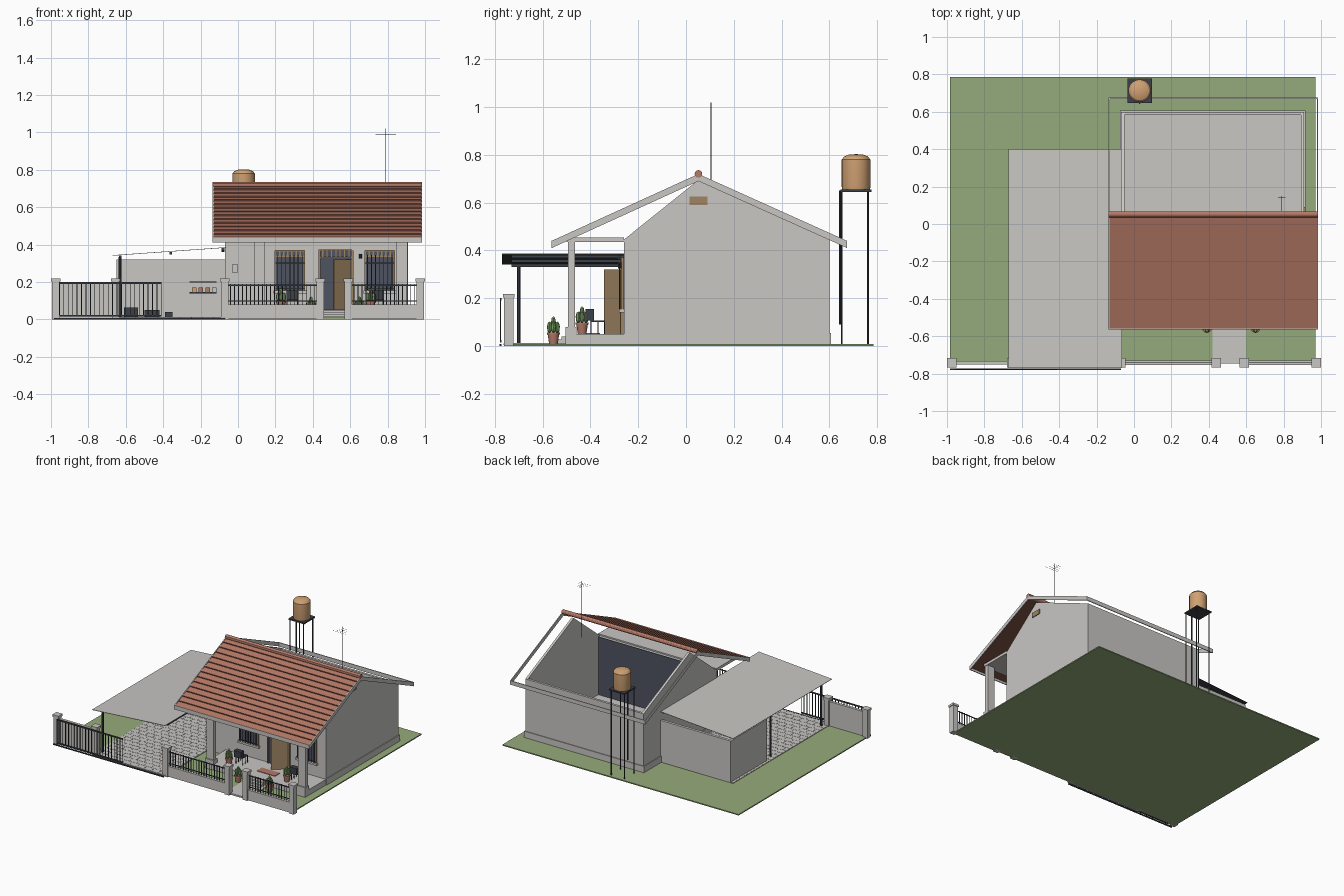
import bpy, bmesh, math
from mathutils import Vector, Matrix

if "Cube" in bpy.data.objects:
    bpy.data.objects.remove(bpy.data.objects["Cube"])


def material(name, red, green, blue):
    mat = bpy.data.materials.new(name)
    mat.use_nodes = True
    mat.diffuse_color = (red, green, blue, 1)
    mat.node_tree.nodes["Principled BSDF"].inputs["Base Color"].default_value = (red, green, blue, 1)
    return mat


plaster = material("plaster grey", .58, .57, .55)
grass = material("lawn green", .3, .41, .2)
clay = material("clay tile red", .46, .19, .135)
dark_clay = material("dark clay", .15, .06, .042)
metal = material("dark metal", .045, .05, .06)
glass = material("dark glass", .078, .088, .115)
wood = material("brown wood", .35, .235, .125)
copper = material("tank orange", .63, .36, .17)
leaf = material("cactus green", .19, .34, .12)
joint = material("paving joint", .36, .36, .34)


def finish(name, bm, mat, smooth=False):
    """Turn a bmesh into a named object with one material."""
    bmesh.ops.recalc_face_normals(bm, faces=bm.faces)
    mesh = bpy.data.meshes.new(name)
    bm.to_mesh(mesh)
    bm.free()
    mesh.materials.append(mat)
    obj = bpy.data.objects.new(name, mesh)
    bpy.context.collection.objects.link(obj)
    if smooth:
        bpy.ops.object.select_all(action='DESELECT')
        bpy.context.view_layer.objects.active = obj
        obj.select_set(True)
        bpy.ops.object.shade_smooth_by_angle()
    return obj


def paint(obj, mat, rule):
    """Give a second colour to the faces whose normal fits the rule."""
    obj.data.materials.append(mat)
    for face in obj.data.polygons:
        face.material_index = int(rule(face.normal))


def boxes(name, mat, *ranges):
    """Each range is (x0, x1, y0, y1, z0, z1)."""
    bm = bmesh.new()
    for x0, x1, y0, y1, z0, z1 in ranges:
        size = Matrix.Diagonal((x1 - x0, y1 - y0, z1 - z0, 1))
        middle = Matrix.Translation(((x0 + x1) / 2, (y0 + y1) / 2, (z0 + z1) / 2))
        bmesh.ops.create_cube(bm, size=1, matrix=middle @ size)
    return finish(name, bm, mat)


def prisms(name, mat, profiles, start, end, along_y=False):
    """Extrude flat profiles along x, or along y."""
    bm = bmesh.new()
    for profile in profiles:
        place = (lambda t, p: (p[0], t, p[1])) if along_y else (lambda t, p: (t, p[0], p[1]))
        face = bm.faces.new([bm.verts.new(place(start, p)) for p in profile])
        new = bmesh.ops.extrude_face_region(bm, geom=[face])["geom"]
        step = Vector((0, end - start, 0) if along_y else (end - start, 0, 0))
        bmesh.ops.translate(bm, vec=step, verts=[g for g in new if isinstance(g, bmesh.types.BMVert)])
    return finish(name, bm, mat)


def rods(name, mat, radius, *ends, sides=8):
    """Round rods between pairs of points."""
    bm = bmesh.new()
    for a, b in ends:
        a, b = Vector(a), Vector(b)
        turn = (b - a).to_track_quat('Z', 'Y').to_matrix().to_4x4()
        bmesh.ops.create_cone(bm, cap_ends=True, segments=sides, radius1=radius, radius2=radius,
                              depth=(b - a).length, matrix=Matrix.Translation((a + b) / 2) @ turn)
    return finish(name, bm, mat, True)


def lathe(name, mat, profile, x, y, z, sides=24):
    """Spin (radius, height) points about a vertical axis."""
    bm = bmesh.new()
    verts = [bm.verts.new((r, 0, h)) for r, h in profile]
    edges = [bm.edges.new(pair) for pair in zip(verts, verts[1:])]
    bmesh.ops.spin(bm, geom=verts + edges, cent=(0, 0, 0), axis=(0, 0, 1), angle=math.tau, steps=sides)
    bmesh.ops.remove_doubles(bm, verts=bm.verts, dist=.0001)
    bmesh.ops.translate(bm, verts=bm.verts, vec=(x, y, z))
    return finish(name, bm, mat, True)


def spread(start, end, count):
    return [start + (end - start) * i / (count - 1) for i in range(count)]


# Ground, path and paved driveway
base, ground = .003, .008
boxes("lawn", grass, (-.985, .97, -.745, .785, 0, ground))
boxes("garden_path", plaster, (.42, .6, -.745, -.5, base, .012))
boxes("driveway_base", joint, (-.67, -.065, -.765, .4, base, .011))
columns, rows = 10, 26
wide, deep = .6 / columns, 1.16 / rows
gap = .003
boxes("driveway_pavers", plaster, *[
    (max(-.67, x), min(-.065, x + wide - gap), y, y + deep - gap, ground, .012)
    for r in range(rows) for c in range(columns + r % 2)
    for x, y in [(-.667 + (c - r % 2 / 2) * wide, -.762 + r * deep)]])

# House shell: gables, long walls, plinth and floor
left, right, front, back = -.07, .91, -.26, .6
thick, eave, ridge_y = .018, .445, .052
gable = [(front, base), (back, base), (back, eave), (ridge_y, .695), (front, eave)]
for side, x in (("right", left), ("left", right - thick)):
    prisms(side + "_gable_wall", plaster, [gable], x, x + thick)
boxes("front_wall", plaster, (left, right, front, front + thick, base, eave))
boxes("back_wall", plaster, (left, right, back - thick, back, base, eave))
boxes("inner_front_lining", glass,
      (left + thick, right - thick, front + thick, front + thick + .005, base, eave))
boxes("house_floor", plaster, (left, right, front, back, base, .012))
rim = .006
boxes("plinth", plaster, *[(x - rim, x + rim, front, back + rim, base, .055) for x in (left, right)],
      (left, right, back - rim, back + rim, base, .055))
boxes("gable_vent", wood, (right, right + .006, .015, .09, .59, .625))

# Roof: stepped tile rows with dark risers, ridge, boards on both slopes
ridge_z = .72
verge_left, verge_right = -.135, .984
eave_front, eave_back, eave_z = -.56, .672, .441
inner = verge_left + rim / 2, verge_right - rim / 2
riser, tile = .007, .012
prisms("roof_underlay", dark_clay,
       [[(y, z - d) for y, z, d in ((eave_front, eave_z, tile), (ridge_y, ridge_z, tile),
                                    (ridge_y, ridge_z, tile + base), (eave_front, eave_z, tile + base))]], *inner)
count = 14
ys, zs = spread(eave_front, ridge_y, count + 1), spread(eave_z, ridge_z, count + 1)
tiles = [[(y, z), (y, z - tile), (y2, z2 - tile), (y2, z2 - riser)]
         for y, z, y2, z2 in zip(ys, zs, ys[1:], zs[1:])]
paint(prisms("roof_tile_rows", clay, tiles, *inner), dark_clay, lambda n: n.y < -.9 or n.z < -.5)
rods("ridge_tiles", clay, .016, ((verge_left, ridge_y, ridge_z), (verge_right, ridge_y, ridge_z)), sides=12)
drop = .03
slopes = [[(y, eave_z), (ridge_y, ridge_z), (ridge_y, ridge_z - drop), (y, eave_z - drop)]
          for y in (eave_front, eave_back)]
for side, x in (("right", verge_left), ("left", verge_right - rim)):
    prisms(side + "_barge_boards", plaster, slopes, x, x + rim)
boxes("eave_boards", plaster, *[(verge_left, verge_right, y - rim / 2, y + rim / 2, eave_z - drop, eave_z)
                                for y in (eave_front, eave_back)])

# Porch: floor, steps, columns and ceiling
porch_front, porch_floor = -.5, .05
boxes("porch_floor", plaster, (.08, right, porch_front, front, base, porch_floor))
boxes("porch_steps", plaster, *[(.455, .575, porch_front - .022 * n, porch_front, base, porch_floor - .011 * n)
                                for n in (1, 2, 3)])
boxes("porch_ceiling", plaster, (left, right, porch_front, front, .435, .455))
for name, x in (("right", .115), ("left", .875)):
    boxes(name + "_porch_column", plaster, (x - .03, x + .03, -.495, -.465, base, eave),
          (x - .035, x + .035, -.505, -.458, base, .08))
boxes("door_mat", clay, (.45, .6, -.42, -.36, porch_floor, porch_floor + .004))

# Windows with grilles and wooden top lights
for name, x in (("right", .2), ("left", .68)):
    x2, low, head, top = x + .155, .155, .335, .37
    face = front - .004
    boxes(name + "_window_glass", glass, (x, x2, face, front, low, top))
    boxes(name + "_window_frame", wood, *[(x, x2, face - rim, face, z, z + .008) for z in (head, top - rim)],
          *[(b - .004, b + .004, face - rim, face, head, top) for b in spread(x, x2, 8)],
          *[(b - .004, b + .004, face - rim, face, low, head) for b in (x, x2)])
    boxes(name + "_window_grille", metal, *[(b - .002, b + .002, face - .016, face - .012, low, head + .01)
                                            for b in spread(x + .012, x2 - .012, 7)],
          *[(x, x2, face - .016, face - .012, z, z + .004) for z in (low + .01, .3)])
    boxes(name + "_window_sill", plaster, (x - .01, x2 + .01, front - .02, front, low - .015, low))

# Doorway with an open leaf
boxes("doorway", glass, (.44, .61, front - .005, front, porch_floor, .37))
boxes("door_frame", wood, *[(x, x + .012, front - .014, front, porch_floor, .37) for x in (.43, .605)],
      *[(.43, .61, front - .014, front, z, z + .008) for z in (.33, .365)],
      *[(x, x + rim, front - .01, front, .33, .37) for x in spread(.45, .59, 7)])
door_leaf = boxes("door_leaf", wood, (-.12, 0, -.006, .006, porch_floor, .32))
door_leaf.location = (.605, front - .005, 0)
door_leaf.rotation_euler.z = math.radians(38)
rods("wall_lamps", metal, .009, ((.655, front - .015, .325), (.655, front - .015, .35)),
     ((-.08, front - .02, .36), (-.08, front - .02, .38)))
boxes("meter_box", plaster, (-.033, .0, front - .012, front, .25, .295))

# Porch chairs
for name, x in (("right", .29), ("left", .75)):
    legs = [(a, a + .004, b, b + .004, porch_floor, .105) for a in (x - .03, x + .026) for b in (-.4, -.37, -.344)]
    boxes(name + "_porch_chair", metal, *legs, (x - .03, x + .03, -.4, -.34, .1, .106),
          (x - .03, x + .03, -.42, -.385, .106, .155))

# Potted cacti
for n, (x, y, z) in enumerate([(.39, -.555, ground), (.65, -.555, ground),
                               (.23, -.435, porch_floor), (.71, -.435, porch_floor)]):
    lathe(f"plant_pot_{n}", clay, [(0, 0), (.018, 0), (.024, .04), (.027, .04), (.027, .048), (0, .048)], x, y, z, 12)
    for k in range(5):
        a, h = k * math.tau / 4, .05 if k < 4 else .072
        off = .016 if k < 4 else 0
        lathe(f"cactus_{n}_stem_{k}", leaf, [(0, 0), (.009, .01), (.011, h * .6), (.007, h * .9), (0, h)],
              x + off * math.cos(a), y + off * math.sin(a), z + .044, 8)

# Carport: walls, sloping sheet with dark underside, posts and purlins
boxes("carport_walls", plaster, (-.65, left, .38, .4, base, .32), (-.65, -.632, -.03, .4, base, .32))
low_x, high_x = -.67, -.065
sheet_z = lambda x: .341 + (x - low_x) * .07
sheet = prisms("carport_sheet", plaster, [[(x, sheet_z(x) + d) for x, d in
               ((low_x, 0), (high_x, 0), (high_x, base), (low_x, base))]], -.77, .4, True)
paint(sheet, metal, lambda n: n.z < -.5)
boxes("carport_purlins", metal, *[(x - .007, x + .007, -.73, .38, sheet_z(x) - .014, sheet_z(x) - .001)
                                  for x in (-.63, -.36, -.08)])
rods("carport_posts", metal, .008, *[((-.63, y, base), (-.63, y, .335)) for y in (-.7, -.1)])

# Crates and shelves at the carport back wall
boxes("crates", metal, *[(x, x + w, .3, .37, ground, h) for x, w, h in
                         ((-.61, .075, .065), (-.5, .08, .05), (-.39, .04, .04))])
boxes("shelf_boards", metal, *[(-.26, -.115, .33, .38, z, z + rim) for z in (.14, .198)])
for n, mat in enumerate((copper, clay, wood, plaster)):
    x = -.245 + n * .035
    boxes(f"shelf_box_{n}", mat, (x, x + .024, .335, .37, .146, .17))

# Street boundary: pillars, solid wall, low walls with bars
fence_y = -.742
for n, x in enumerate((-.975, -.655, -.07, .44, .59, .975)):
    boxes(f"fence_pillar_{n}", plaster, (x - .02, x + .02, fence_y - .02, fence_y + .02, 0, .205),
          (x - .025, x + .025, fence_y - .025, fence_y + .025, .202, .218))
boxes("solid_fence_wall", plaster, (-.96, -.67, fence_y - .01, fence_y + .01, base, .19))
bar = .002
for name, a, b, bars in (("long", -.05, .42, 22), ("short", .61, .955, 16)):
    boxes(name + "_fence_wall", plaster, (a, b, fence_y - .013, fence_y + .013, base, .08))
    boxes(name + "_fence_bars", metal, *[(x - bar, x + bar, fence_y - bar, fence_y + bar, .08, .19)
                                         for x in spread(a + .01, b - .01, bars)],
          *[(a, b, fence_y - bar, fence_y + bar, z, z + rim) for z in (.095, .18)])

# Sliding gate on its ground rail
gate_y, gate_a, gate_b = -.776, -.955, -.41
boxes("gate_rail", metal, (-.985, left, gate_y - .004, gate_y + .004, 0, ground))
boxes("sliding_gate", metal, *[(x - bar, x + bar, gate_y - bar, gate_y + bar, .02, .2)
                               for x in spread(gate_a, gate_b, 24)],
      *[(gate_a, gate_b, gate_y - base, gate_y + base, z, z + .01) for z in (.015, .19)])

# Water tank on its stand
tank_x, tank_y, half = .03, .712, .065
boxes("tank_platform", metal, (tank_x - half, tank_x + half, tank_y - half, tank_y + half, .645, .655))
rods("tank_legs", metal, .004, *[((tank_x + a, tank_y + b, base), (tank_x + a, tank_y + b, .65))
                                 for a in (-.055, .055) for b in (-.06, .05)])
rods("tank_pipe", metal, .004, ((tank_x, .645, .09), (tank_x, .645, .65)))
lathe("water_tank", copper, [(0, 0), (.058, 0), (.06, .01), (.06, .125), (.05, .138), (.03, .146), (0, .148)],
      tank_x, tank_y, .655, 32)

# Roof antenna
mast_x, mast_y, boom_z = .79, .105, .988
rods("antenna_mast", metal, .002, ((mast_x, mast_y, .6), (mast_x, mast_y, 1.02)))
rods("antenna_elements", metal, .0007, ((mast_x, .07, boom_z), (mast_x, .15, boom_z)),
     *[((mast_x - w, y, boom_z), (mast_x + w, y, boom_z))
       for w, y in zip(spread(.055, .02, 4), spread(.075, .14, 4))], sides=6)
